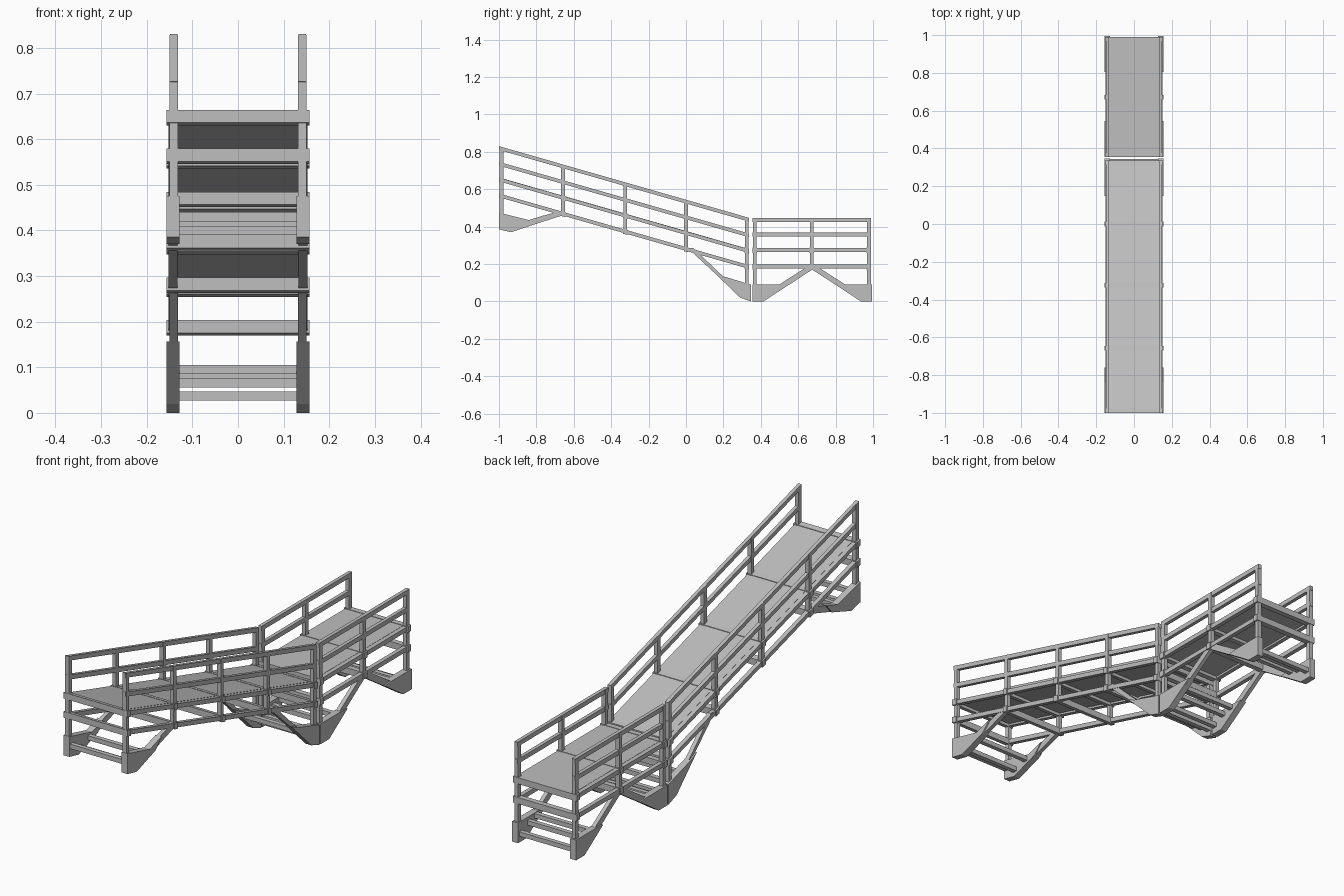
import bpy

cube = bpy.data.objects.get("Cube")
if cube:
    bpy.data.objects.remove(cube, do_unlink=True)

steel = bpy.data.materials.new("light grey steel")
steel.use_nodes = True
GREY = (0.52, 0.52, 0.52, 1)
steel.diffuse_color = GREY
steel.node_tree.nodes["Principled BSDF"].inputs["Base Color"].default_value = GREY


def prism(name, profile, x0, x1):
    """Extrude a (y, z) outline from x0 to x1."""
    n = len(profile)
    area = sum(profile[i - 1][0] * profile[i][1] - profile[i][0] * profile[i - 1][1] for i in range(n))
    if area < 0:
        profile = profile[::-1]
    verts = [(x, y, z) for x in (x0, x1) for y, z in profile]
    faces = [list(range(n))[::-1], list(range(n, 2 * n))]
    faces += [(i, (i + 1) % n, n + (i + 1) % n, n + i) for i in range(n)]
    mesh = bpy.data.meshes.new(name)
    mesh.from_pydata(verts, [], faces)
    mesh.materials.append(steel)
    obj = bpy.data.objects.new(name, mesh)
    bpy.context.collection.objects.link(obj)


def both_sides(name, profile, inner, outer):
    prism("left_" + name, profile, inner, outer)
    prism("right_" + name, profile, -outer, -inner)


def band(ya, za, yb, zb, height):
    """Outline of a beam with upright ends, hanging below its top line."""
    return [(ya, za - height), (yb, zb - height), (yb, zb), (ya, za)]


def section(name, start, end, tops, slope, posts, feet):
    """One railed walkway: four rails a side, posts, cross beams and deck."""
    def top(level, y):
        return tops[level] + slope * (y - start)

    levels = ("top", "middle", "deck", "lower")
    for i, level in enumerate(levels):
        outer = 0.149 if i < 2 else 0.152
        both_sides(f"{name}_{level}_rail", band(start, top(i, start), end, top(i, end), 0.02), 0.133, outer)

    for n, (y, foot) in enumerate(zip(posts, feet), 1):
        a, b = y - 0.01, y + 0.01
        both_sides(f"{name}_post_{n}", [(a, foot), (b, foot), (b, top(0, b) - 0.001), (a, top(0, a) - 0.001)],
                   0.132, 0.15)
        for i in (2, 3):
            prism(f"{name}_{levels[i]}_cross_beam_{n}",
                  band(a - 0.002, top(i, a) + 0.003, b + 0.002, top(i, b) + 0.003, 0.028), -0.157, 0.157)

    prism(f"{name}_deck", band(start, top(2, start) + 0.001, end, top(2, end) + 0.001, 0.012), -0.133, 0.133)


section("ramp", -1, 0.337, (0.83, 0.746, 0.662, 0.577), -0.2865,
        (-0.987, -0.657, -0.325, 0, 0.325), (0.4, 0.462, 0.367, 0.272, 0.05))
section("landing", 0.355, 0.99, (0.445, 0.368, 0.285, 0.197), 0,
        (0.367, 0.672, 0.978), (0.04, 0.175, 0.04))

# Foot plates and the slimmer struts rising from them
both_sides("upper_foot", [(-1, 0.385), (-0.935, 0.37), (-0.8, 0.415), (-0.76, 0.46), (-0.84, 0.435), (-1, 0.475)],
           0.128, 0.157)
both_sides("upper_strut", [(-0.82, 0.409), (-0.645, 0.465), (-0.67, 0.485), (-0.82, 0.441)], 0.132, 0.15)
both_sides("lower_foot", [(0.148, 0.157), (0.29, 0.02), (0.347, 0), (0.347, 0.09), (0.19, 0.137)],
           0.128, 0.157)
both_sides("lower_strut", [(0.01, 0.285), (0.04, 0.285), (0.2, 0.132), (0.165, 0.141), (0.02, 0.275)], 0.132, 0.15)

MIDDLE = 0.675
for name, side in (("front", -1), ("back", 1)):
    def out(points):
        return [(MIDDLE + side * y, z) for y, z in points]
    both_sides(f"landing_{name}_foot", out([(0.32, 0), (0.26, 0), (0.13, 0.086), (0.18, 0.09), (0.32, 0.09)]),
               0.128, 0.157)
    both_sides(f"landing_{name}_strut", out([(0.16, 0.066), (0, 0.17), (0, 0.19), (0.03, 0.184), (0.18, 0.088)]),
               0.132, 0.15)

# Slats joining each pair of feet
slats = {
    "upper": [(-0.985, 0.43), (-0.93, 0.4), (-0.86, 0.42)],
    "lower": [(0.335, 0.037), (0.29, 0.066), (0.24, 0.095)],
    "landing_front": [(0.375, 0.037), (0.43, 0.066), (0.48, 0.078)],
    "landing_back": [(0.975, 0.037), (0.92, 0.066), (0.87, 0.078)],
}
for name, places in slats.items():
    for n, (y, z) in enumerate(places, 1):
        prism(f"{name}_foot_slat_{n}", band(y - 0.01, z + 0.01, y + 0.01, z + 0.01, 0.02), -0.13, 0.13)
